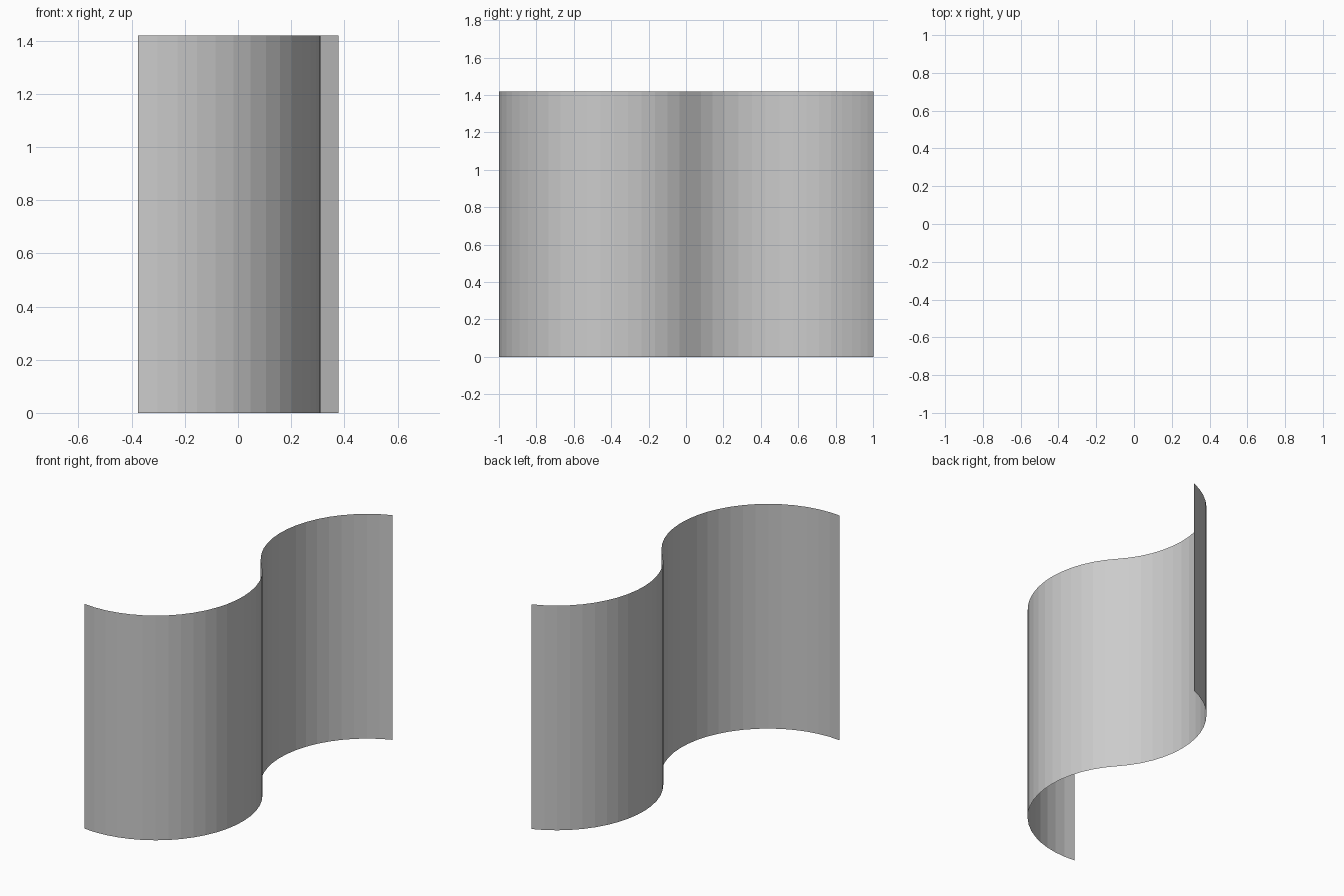
import bpy, bmesh
from math import radians, cos, sin

if "Cube" in bpy.data.objects:
    bpy.data.objects.remove(bpy.data.objects["Cube"])

HEIGHT = 1.42
RADIUS = 0.61
JOIN = 42.5  # angle where the two arcs meet tangentially


def arc(cx, cy, start, end, steps):
    """Points on a circular arc, angles in degrees."""
    angles = [radians(start + (end - start) * i / steps) for i in range(steps + 1)]
    return [(cx + RADIUS * cos(a), cy + RADIUS * sin(a)) for a in angles]


# S-shaped plan: front lobe bulges right, back lobe bulges left
c1 = (-0.30, -0.39)
c2 = (c1[0] + 2 * RADIUS * cos(radians(JOIN)), c1[1] + 2 * RADIUS * sin(radians(JOIN)))
profile = arc(*c1, -97.2, JOIN, 20)
profile += arc(*c2, JOIN + 180, 111.3, 16)[1:]

# Extrude the profile upwards into a thin curved sheet
bm = bmesh.new()
verts = [bm.verts.new((x, y, 0)) for x, y in profile]
edges = [bm.edges.new(pair) for pair in zip(verts, verts[1:])]
result = bmesh.ops.extrude_edge_only(bm, edges=edges)
top = [v for v in result["geom"] if isinstance(v, bmesh.types.BMVert)]
bmesh.ops.translate(bm, verts=top, vec=(0, 0, HEIGHT))

mesh = bpy.data.meshes.new("curved_screen")
bm.to_mesh(mesh)
bm.free()
screen = bpy.data.objects.new("curved_screen", mesh)
bpy.context.collection.objects.link(screen)
